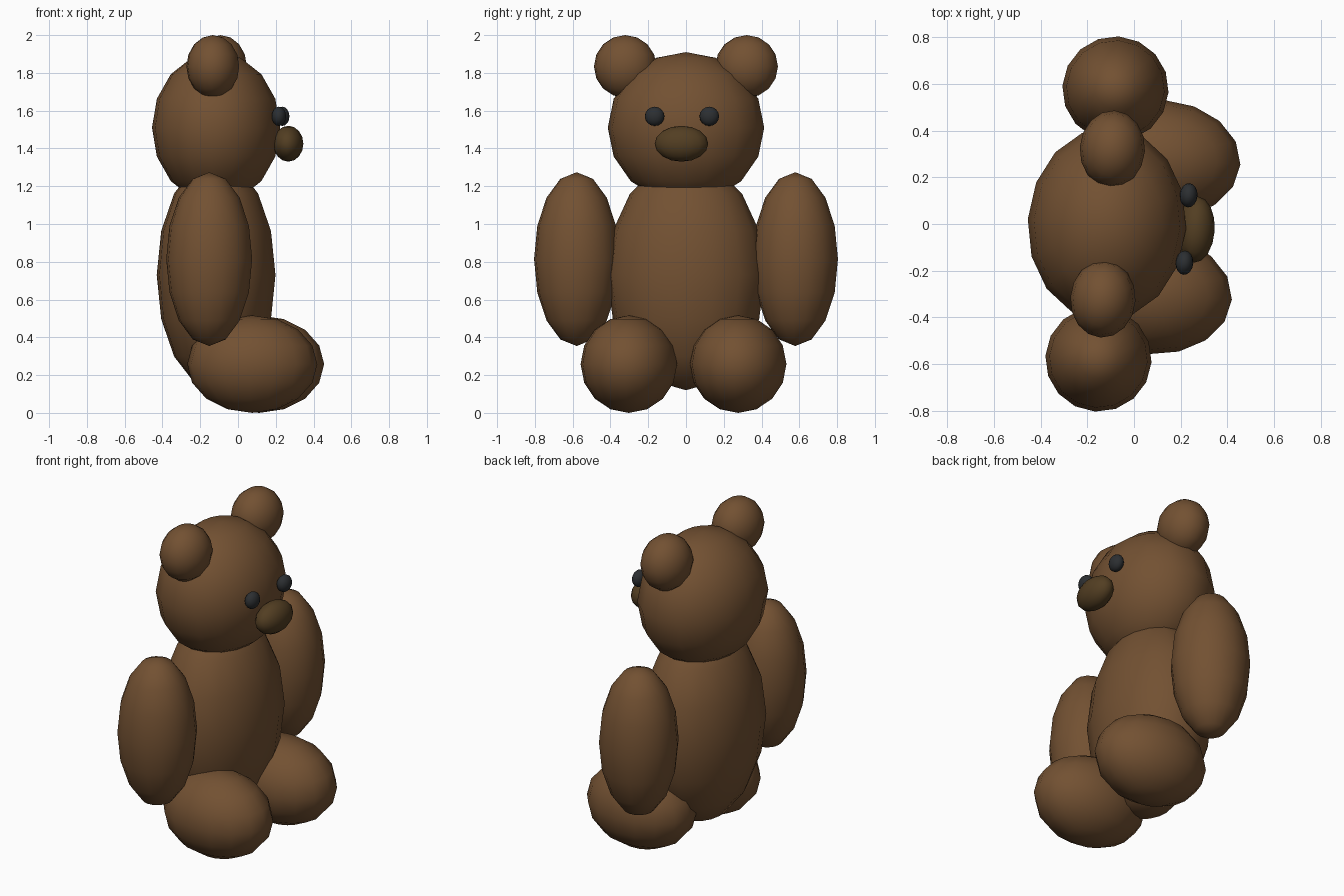
import bpy, math
from mathutils import Matrix, Vector

if "Cube" in bpy.data.objects:
    bpy.data.objects.remove(bpy.data.objects["Cube"])

def material(name, rgb):
    m = bpy.data.materials.new(name)
    m.diffuse_color = (*rgb, 1)
    m.use_nodes = True
    m.node_tree.nodes["Principled BSDF"].inputs["Base Color"].default_value = m.diffuse_color
    return m

FUR = material("brown fur", (0.17, 0.082, 0.032))
SNOUT = material("dark olive brown", (0.085, 0.048, 0.016))
EYE = material("charcoal", (0.025, 0.028, 0.031))

# The whole bear faces +x, turned slightly about its vertical axis
TURN = math.radians(-3.6)
PIVOT = Vector((-0.116, 0, 0))

def ball(name, centre, radii, mat):
    """Smooth 16 x 8 ellipsoid; centre is forward, sideways, up."""
    loc = PIVOT + Matrix.Rotation(TURN, 3, 'Z') @ Vector(centre)
    bpy.ops.mesh.primitive_uv_sphere_add(segments=16, ring_count=8, radius=1,
                                         location=loc, rotation=(0, 0, TURN))
    ob = bpy.context.object
    ob.name = name
    ob.scale = radii
    bpy.ops.object.transform_apply(location=False, rotation=False, scale=True)
    bpy.ops.object.shade_smooth()
    ob.data.materials.append(mat)

def pair(name, centre, radii, mat):
    for side, label in ((1, "left"), (-1, "right")):
        ball(f"{label}_{name}", (centre[0], side * centre[1], centre[2]), radii, mat)

# Torso and head
ball("body", (0, 0, 0.73), (0.315, 0.42, 0.61), FUR)
ball("head", (0, 0, 1.51), (0.34, 0.415, 0.40), FUR)

# Ears and limbs
pair("ear", (0.003, 0.322, 1.834), (0.14, 0.166, 0.166), FUR)
pair("arm", (0, 0.58, 0.814), (0.228, 0.226, 0.46), FUR)
pair("leg", (0.21, 0.29, 0.258), (0.345, 0.256, 0.258), FUR)

# Face
ball("snout", (0.383, 0, 1.425), (0.08, 0.142, 0.095), SNOUT)
pair("eye", (0.342, 0.145, 1.57), (0.038, 0.052, 0.051), EYE)
